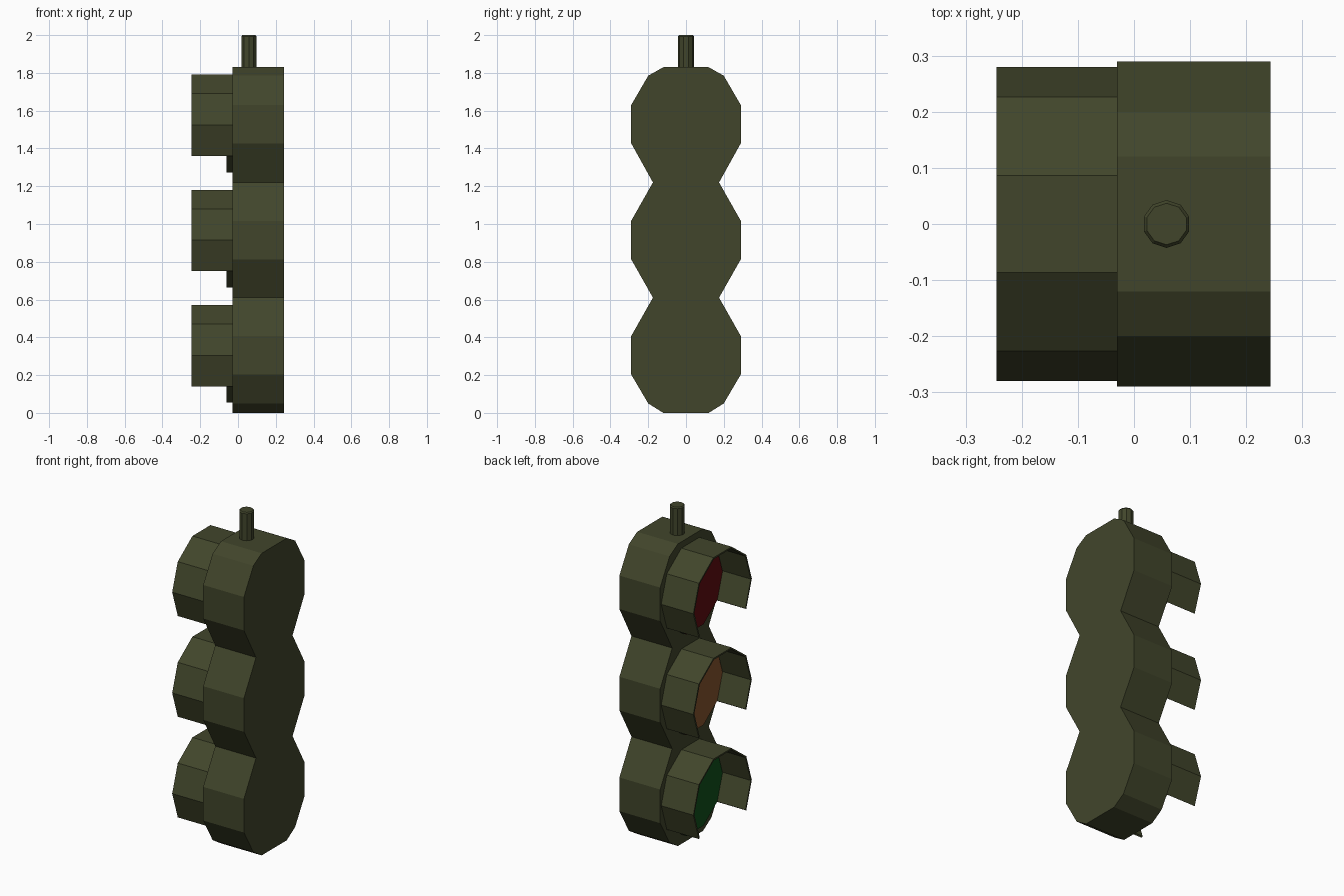
import bpy, bmesh, math

if "Cube" in bpy.data.objects:
    bpy.data.objects.remove(bpy.data.objects["Cube"])


def material(name, rgb):
    m = bpy.data.materials.new(name)
    m.diffuse_color = (*rgb, 1)
    m.use_nodes = True
    m.node_tree.nodes["Principled BSDF"].inputs["Base Color"].default_value = m.diffuse_color
    return m


OLIVE = material("dark olive", (0.053, 0.060, 0.024))
RED = material("red lens", (0.115, 0.0037, 0.005))
AMBER = material("amber lens", (0.235, 0.088, 0.027))
GREEN = material("green lens", (0.005, 0.082, 0.011))


def prism(name, profile, x0, x1, mats):
    """Extrude a (y, z) outline along x; a second material goes on the -x face."""
    bm = bmesh.new()
    a = [bm.verts.new((x0, y, z)) for y, z in profile]
    b = [bm.verts.new((x1, y, z)) for y, z in profile]
    n = len(profile)
    front = bm.faces.new(a)
    bm.faces.new(b[::-1])
    for i in range(n):
        j = (i + 1) % n
        bm.faces.new((a[j], a[i], b[i], b[j]))
    if len(mats) > 1:
        front.material_index = 1
    bmesh.ops.recalc_face_normals(bm, faces=bm.faces)
    me = bpy.data.meshes.new(name)
    bm.to_mesh(me)
    bm.free()
    for m in mats:
        me.materials.append(m)
    ob = bpy.data.objects.new(name, me)
    bpy.context.collection.objects.link(ob)
    return ob


def arc(radius, cz, first, last):
    """Corners of a flat-topped decagon, 36 degrees apart."""
    return [(radius * math.cos(math.radians(36 * k)),
             cz + radius * math.sin(math.radians(36 * k)))
            for k in range(first, last + 1)]


# Housing: three merged lobes, mirrored outline
half = [(0.12, 0.003), (0.20, 0.05), (0.29, 0.203), (0.29, 0.407), (0.175, 0.61),
        (0.29, 0.813), (0.29, 1.017), (0.175, 1.22), (0.29, 1.427), (0.29, 1.63),
        (0.20, 1.785), (0.12, 1.83)]
half[0] = (0.12, 0.0)
prism("housing", half + [(-y, z) for y, z in reversed(half)], -0.03, 0.243, [OLIVE])

# Lamps: coloured lens disc and an open-bottomed visor for each lobe
for label, cz, mat in (("lower", 0.305, GREEN), ("middle", 0.915, AMBER),
                       ("upper", 1.525, RED)):
    prism(label + "_lens", arc(0.264, cz, 0, 9), -0.06, -0.029, [OLIVE, mat])
    outline = arc(0.28, cz, -1, 6) + arc(0.27, cz, -1, 6)[::-1]
    prism(label + "_visor", outline, -0.245, -0.029, [OLIVE])

# Mounting pin with a slightly bevelled tip
bm = bmesh.new()
rings = []
for r, z in ((0.0425, 1.82), (0.0425, 1.993), (0.037, 2.0)):
    rings.append([bm.verts.new((0.058 + r * math.cos(math.radians(18 + 36 * k)),
                                r * math.sin(math.radians(18 + 36 * k)), z))
                  for k in range(10)])
for lo, hi in zip(rings, rings[1:]):
    for i in range(10):
        j = (i + 1) % 10
        bm.faces.new((lo[i], lo[j], hi[j], hi[i]))
bm.faces.new(rings[0][::-1])
bm.faces.new(rings[-1])
me = bpy.data.meshes.new("mounting_pin")
bm.to_mesh(me)
bm.free()
me.materials.append(OLIVE)
bpy.context.collection.objects.link(bpy.data.objects.new("mounting_pin", me))
